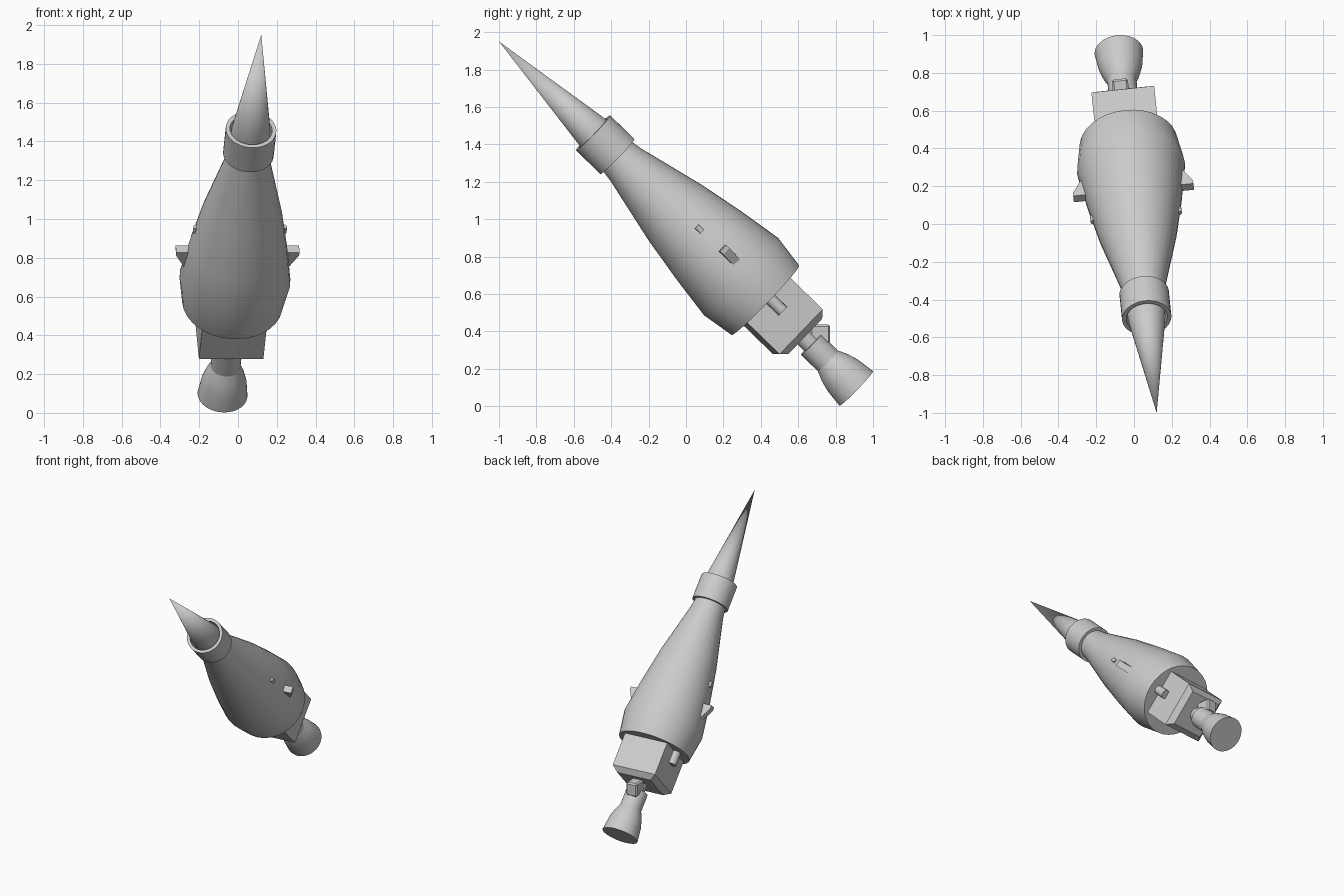
import bpy, bmesh, math
from mathutils import Matrix, Vector

cube = bpy.data.objects.get("Cube")
if cube:
    bpy.data.objects.remove(cube, do_unlink=True)

grey = bpy.data.materials.new("light_grey")
grey.use_nodes = True
colour = (0.6, 0.6, 0.6, 1)
grey.diffuse_color = colour
grey.node_tree.nodes["Principled BSDF"].inputs["Base Color"].default_value = colour

# Tilted flight frame: local z runs from the nozzle mouth to the nose tip
tail, tip = Vector((-0.08, 0.91, 0.095)), Vector((0.12, -1.0, 1.95))
LENGTH = (tip - tail).length
fwd = (tip - tail).normalized()
side = Vector((-fwd.y, fwd.x, 0)).normalized()
FRAME = Matrix.Translation(tail) @ Matrix((side, fwd.cross(side), fwd)).transposed().to_4x4()


def finish(name, bm, matrix=FRAME, smooth=True):
    """Turn a bmesh into an object placed in the flight frame."""
    bmesh.ops.remove_doubles(bm, verts=bm.verts, dist=1e-5)
    bmesh.ops.recalc_face_normals(bm, faces=bm.faces)
    bm.transform(matrix)
    mesh = bpy.data.meshes.new(name)
    bm.to_mesh(mesh)
    bm.free()
    mesh.materials.append(grey)
    obj = bpy.data.objects.new(name, mesh)
    bpy.context.collection.objects.link(obj)
    if smooth:
        bpy.ops.object.select_all(action="DESELECT")
        obj.select_set(True)
        bpy.context.view_layer.objects.active = obj
        bpy.ops.object.shade_smooth_by_angle(angle=math.radians(35))
    return obj


def lathe(name, profile, sides=32, offset=(0, 0)):
    """Revolve (height, radius) points around the local z axis."""
    bm = bmesh.new()
    verts = [bm.verts.new((r, 0, h)) for h, r in profile]
    edges = [bm.edges.new(pair) for pair in zip(verts, verts[1:])]
    bmesh.ops.spin(bm, geom=verts + edges, cent=(0, 0, 0), axis=(0, 0, 1),
                   angle=math.tau, steps=sides)
    bmesh.ops.translate(bm, verts=bm.verts, vec=(*offset, 0))
    return finish(name, bm)


def box(bm, centre, size):
    bmesh.ops.create_cube(bm, size=1, matrix=Matrix.Translation(centre) @ Matrix.Diagonal((*size, 1)))


# Main fuselage and nose
lathe("fuselage", [(0.68, 0), (0.68, 0.26), (0.86, 0.287), (1.1, 0.252),
                   (1.355, 0.206), (1.72, 0.12), (1.85, 0.1), (1.85, 0)])
lathe("nose_collar", [(1.785, 0.09), (1.785, 0.131), (1.967, 0.131),
                      (1.967, 0.109), (1.83, 0.109)])
lathe("nose_spike", [(1.83, 0), (1.83, 0.108), (1.967, 0.1), (LENGTH, 0)])

# Engine neck, sleeve and bell
lathe("engine_neck", [(0.32, 0), (0.32, 0.05), (0.42, 0.05), (0.42, 0)])
lathe("engine_sleeve", [(0.2, 0), (0.2, 0.077), (0.338, 0.077), (0.338, 0)])
lathe("engine_bell", [(0, 0), (0, 0.129), (0.1, 0.117), (0.16, 0.1),
                      (0.222, 0.073), (0.222, 0)])

# Engine block, chamfered around its rear face
bm = bmesh.new()
box(bm, (0, 0, 0.55), (0.334, 0.334, 0.3))
rear = [e for e in bm.edges if all(v.co.z < 0.45 for v in e.verts)]
bmesh.ops.bevel(bm, geom=rear, offset=0.036, segments=1, affect="EDGES")
finish("engine_block", bm, smooth=False)

# Level bracket between the block and the neck
bm = bmesh.new()
box(bm, (0, 0, 0), (0.085, 0.11, 0.1))
bmesh.ops.bevel(bm, geom=bm.edges[:], offset=0.01, segments=1, affect="EDGES")
yaw = Matrix.Rotation(math.atan2(side.y, side.x), 4, "Z")
finish("engine_bracket", bm, Matrix.Translation((-0.07, 0.713, 0.387)) @ yaw, smooth=False)

# Paired parts on both flanks
for sign, label in ((1, "left"), (-1, "right")):
    bm = bmesh.new()
    outline = [(0.2, 1.06), (0.32, 1.06), (0.318, 1.035), (0.268, 0.945), (0.2, 0.945)]
    face = bm.faces.new([bm.verts.new((sign * x, -0.005, z)) for x, z in outline])
    new = bmesh.ops.extrude_face_region(bm, geom=[face])["geom"]
    bmesh.ops.translate(bm, verts=[g for g in new if isinstance(g, bmesh.types.BMVert)],
                        vec=(0, 0.048, 0))
    finish(label + "_fin", bm, smooth=False)
    lathe(label + "_rear_pin", [(0.585, 0), (0.585, 0.032), (0.69, 0.032), (0.69, 0)],
          16, (sign * 0.18, 0.01))
    lathe(label + "_flank_stud", [(1.195, 0), (1.195, 0.015), (1.235, 0.015), (1.235, 0)],
          12, (sign * 0.228, 0.01))
